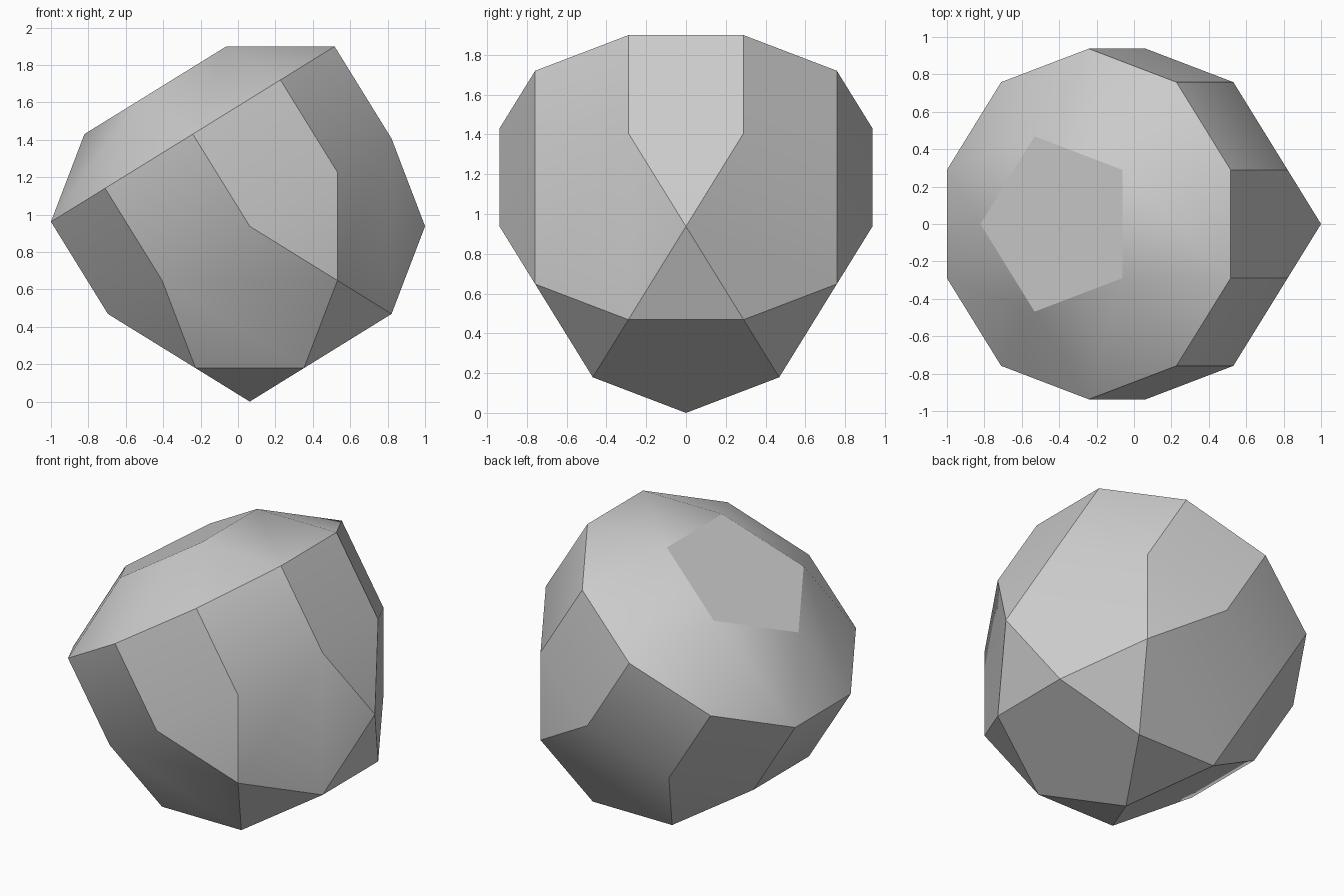
import bpy, bmesh
from math import cos, sin, radians, sqrt, tau, atan
from mathutils import Matrix

cube = bpy.data.objects.get("Cube")
if cube:
    bpy.data.objects.remove(cube, do_unlink=True)

EDGE = 0.5793                      # every edge of the solid has this length
PHI = (1 + sqrt(5)) / 2
TILT = atan(1 / PHI)               # lean of the axis towards -x

grey = bpy.data.materials.new("grey")
grey.use_nodes = True
grey.diffuse_color = (0.6, 0.6, 0.6, 1)
grey.node_tree.nodes["Principled BSDF"].inputs["Base Color"].default_value = (0.6, 0.6, 0.6, 1)


def ring(bm, count, radius, height, start):
    """One regular polygon of points, sizes in edge lengths."""
    for k in range(count):
        a = radians(start) + tau * k / count
        bm.verts.new((radius * cos(a), radius * sin(a), height))


# Proportions in edge lengths
pent_radius = sqrt((5 + sqrt(5)) / 10)
cupola_height = sqrt((5 - sqrt(5)) / 10)
rotunda_height = sqrt(1 + 2 / sqrt(5))

bm = bmesh.new()
ring(bm, 5, pent_radius, cupola_height, 180)                 # cupola top
ring(bm, 10, PHI, 0, 18)                                     # prism top
ring(bm, 10, PHI, -1, 18)                                    # prism bottom
ring(bm, 5, pent_radius * PHI, -1 - pent_radius, 0)          # rotunda waist
ring(bm, 5, pent_radius, -1 - rotunda_height, 180)           # rotunda base

# Skin the rings, then merge coplanar triangles into whole faces
hull = bmesh.ops.convex_hull(bm, input=bm.verts[:])
bmesh.ops.dissolve_limit(bm, angle_limit=radians(1), verts=bm.verts[:], edges=bm.edges[:])
bmesh.ops.recalc_face_normals(bm, faces=bm.faces[:])

# Tilt, scale, centre and stand on the ground
bm.transform(Matrix.Rotation(-TILT, 4, 'Y') @ Matrix.Scale(EDGE, 4))
xs = [v.co.x for v in bm.verts]
low = min(v.co.z for v in bm.verts)
bm.transform(Matrix.Translation((-(min(xs) + max(xs)) / 2, 0, -low)))

mesh = bpy.data.meshes.new("faceted_solid")
bm.to_mesh(mesh)
bm.free()
mesh.materials.append(grey)
solid = bpy.data.objects.new("faceted_solid", mesh)
bpy.context.collection.objects.link(solid)

# Soft shading across shallow folds only
bpy.ops.object.select_all(action='DESELECT')
solid.select_set(True)
bpy.context.view_layer.objects.active = solid
bpy.ops.object.shade_smooth_by_angle(angle=radians(30))
